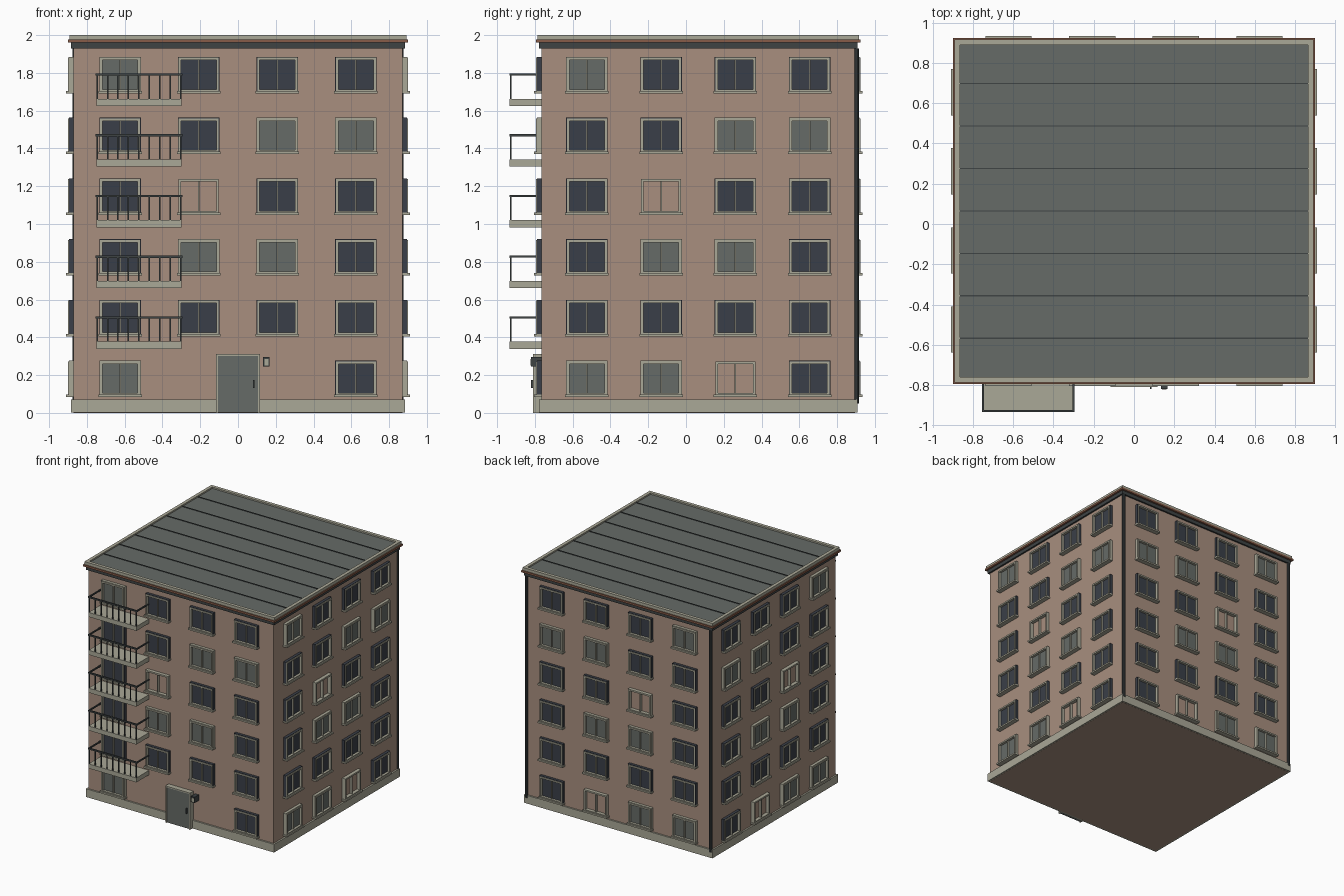
import bpy, bmesh
from mathutils import Vector, Matrix

if "Cube" in bpy.data.objects:
    bpy.data.objects.remove(bpy.data.objects["Cube"])


def srgb(c):
    c /= 255
    return c / 12.92 if c <= 0.04045 else ((c + 0.055) / 1.055) ** 2.4


def material(name, r, g, b):
    m = bpy.data.materials.new(name)
    m.diffuse_color = (srgb(r), srgb(g), srgb(b), 1)
    m.use_nodes = True
    m.node_tree.nodes["Principled BSDF"].inputs["Base Color"].default_value = m.diffuse_color
    return m


WALL = material("clay_wall", 168, 143, 127)
STONE = material("pale_stone", 170, 168, 151)
GREY = material("slate_grey", 102, 107, 103)
GLASS = material("dark_glass", 58, 63, 72)
METAL = material("dark_metal", 62, 67, 68)
BRICK = material("brick_trim", 135, 92, 72)

HX, HY, CY = 0.87, 0.83, 0.065          # half sizes of the body, y centre
FLOOR = 0.3215                          # storey height


def boxes(name, mat, items):
    """One object made from (x0, x1, y0, y1, z0, z1) boxes."""
    bm = bmesh.new()
    for x0, x1, y0, y1, z0, z1 in items:
        mtx = Matrix.Translation(((x0 + x1) / 2, (y0 + y1) / 2, (z0 + z1) / 2)) @ \
            Matrix.Diagonal((abs(x1 - x0), abs(y1 - y0), abs(z1 - z0), 1))
        bmesh.ops.create_cube(bm, size=1, matrix=mtx)
    me = bpy.data.meshes.new(name)
    bm.to_mesh(me)
    bm.free()
    me.materials.append(mat)
    ob = bpy.data.objects.new(name, me)
    bpy.context.collection.objects.link(ob)
    return ob


def ring(out, inn, z0, z1):
    """Four boxes around the body, from offset inn to offset out."""
    X, Y, x, y = HX + out, HY + out, HX + inn, HY + inn
    return [(-X, X, CY - Y, CY - y, z0, z1), (-X, X, CY + y, CY + Y, z0, z1),
            (-X, -x, CY - y, CY + y, z0, z1), (x, X, CY - y, CY + y, z0, z1)]


def on_side(side, u0, u1, d0, d1, z0, z1):
    """Box on a wall: u runs along it, d is the distance out of it."""
    if side == "front":
        return (u0, u1, CY - HY - d1, CY - HY - d0, z0, z1)
    if side == "back":
        return (u0, u1, CY + HY + d0, CY + HY + d1, z0, z1)
    if side == "right":
        return (HX + d0, HX + d1, u0 + CY, u1 + CY, z0, z1)
    return (-HX - d1, -HX - d0, u0 + CY, u1 + CY, z0, z1)


# Body, plinth and roof edge
boxes("body", WALL, [(-HX, HX, CY - HY, CY + HY, 0, 1.95)])
boxes("plinth", STONE, ring(0.014, -0.002, 0.001, 0.07))
boxes("cornice_band", METAL, ring(0.014, -0.02, 1.93, 1.963))
boxes("cornice_trim", BRICK, ring(0.03, -0.02, 1.96, 1.976))
boxes("parapet_cap", STONE, ring(0.022, -0.006, 1.976, 2.0))
boxes("roof_deck", GREY, [(-HX, HX, CY - HY, CY + HY, 1.94, 1.988)])
boxes("roof_seams", METAL, [(-0.864, 0.864, CY + i * 0.211 - 0.003, CY + i * 0.211 + 0.003,
                             1.985, 1.993) for i in range(-3, 4)])

# Windows: D dark glass, G grey blind, O bare wall behind; ground floor first
ROWS = ["GGOD", "DDDD", "DGGD", "DODD", "DDGG", "GDDD"]
for side in ("front", "back", "left", "right"):
    step = 0.416 if side in ("front", "back") else 0.393
    frames, sills, dark, grey = [], [], [], []
    for r, row in enumerate(ROWS):
        for c, kind in enumerate(row):
            if side == "front" and r == 0 and c in (1, 2):
                continue
            u = (c - 1.5) * step
            zb, zt = 0.097 + r * FLOOR, 0.273 + r * FLOOR
            w, t = 0.106, 0.013

            def add(lst, a, b, d0, d1, z0, z1):
                lst.append(on_side(side, u + a, u + b, d0, d1, z0, z1))
            add(frames, -w, -w + t, 0, 0.03, zb, zt)
            add(frames, w - t, w, 0, 0.03, zb, zt)
            add(frames, -w + t, w - t, 0, 0.03, zt - t, zt)
            add(frames, -w + t, w - t, 0, 0.03, zb, zb + t * 0.6)
            add(frames, -0.004, 0.004, 0, 0.022, zb, zt - t)
            add(sills, -0.115, 0.115, 0, 0.04, zb - 0.013, zb)
            if kind != "O":
                pane = dark if kind == "D" else grey
                add(pane, -w + t, w - t, 0, 0.009, zb, zt - t)
                # thin outer edging in the pane colour
                edge = dark if kind == "D" else frames
                add(edge, -w - 0.004, -w, 0, 0.024, zb, zt + 0.004)
                add(edge, w, w + 0.004, 0, 0.024, zb, zt + 0.004)
                add(edge, -w, w, 0, 0.024, zt, zt + 0.004)
    boxes(side + "_window_frames", STONE, frames)
    boxes(side + "_window_sills", STONE, sills)
    boxes(side + "_dark_panes", GLASS, dark)
    boxes(side + "_grey_panes", GREY, grey)

# Balconies on the upper five floors
slabs, rails = [], []
x0, x1, yf, yw = -0.75, -0.30, -0.935, CY - HY
for k in range(5):
    z = 0.339 + k * FLOOR
    zs, zr = z + 0.038, z + 0.172
    slabs.append((x0, x1, yf, yw, z, zs))
    rails.append((x0 - 0.005, x1 + 0.005, yf, yf + 0.012, zr - 0.012, zr))
    for x in (x0, x1):
        rails.append((x - 0.005, x + 0.005, yf + 0.012, yw, zr - 0.011, zr))
    for i in range(9):
        x = x0 + 0.004 + i * (x1 - x0 - 0.008) / 8
        rails.append((x - 0.004, x + 0.004, yf + 0.002, yf + 0.010, zs, zr - 0.012))
boxes("balcony_slabs", STONE, slabs)
boxes("balcony_railings", METAL, rails)

# Entrance door with frame, handle and wall lamp
boxes("door", GREY, [on_side("front", -0.105, 0.105, 0, 0.038, 0.002, 0.302)])
boxes("door_frame", STONE, [on_side("front", -0.116, -0.105, 0, 0.045, 0, 0.312),
                            on_side("front", 0.105, 0.116, 0, 0.045, 0, 0.312),
                            on_side("front", -0.105, 0.105, 0, 0.045, 0.302, 0.312)])
boxes("door_handle", METAL, [on_side("front", 0.080, 0.088, 0.038, 0.055, 0.132, 0.175)])
boxes("wall_lamp", METAL, [on_side("front", 0.133, 0.167, 0, 0.055, 0.245, 0.295)])
boxes("lamp_glass", STONE, [on_side("front", 0.139, 0.161, 0.055, 0.058, 0.252, 0.284)])

# Drainpipes on the two back corners
for name, s in (("left_drainpipe", -1), ("right_drainpipe", 1)):
    bpy.ops.mesh.primitive_cylinder_add(vertices=10, radius=0.013, depth=1.88,
                                        location=(s * 0.865, CY + HY + 0.008, 0.99))
    pipe = bpy.context.object
    pipe.name = name
    pipe.data.materials.append(METAL)
    bpy.ops.object.shade_smooth_by_angle()
